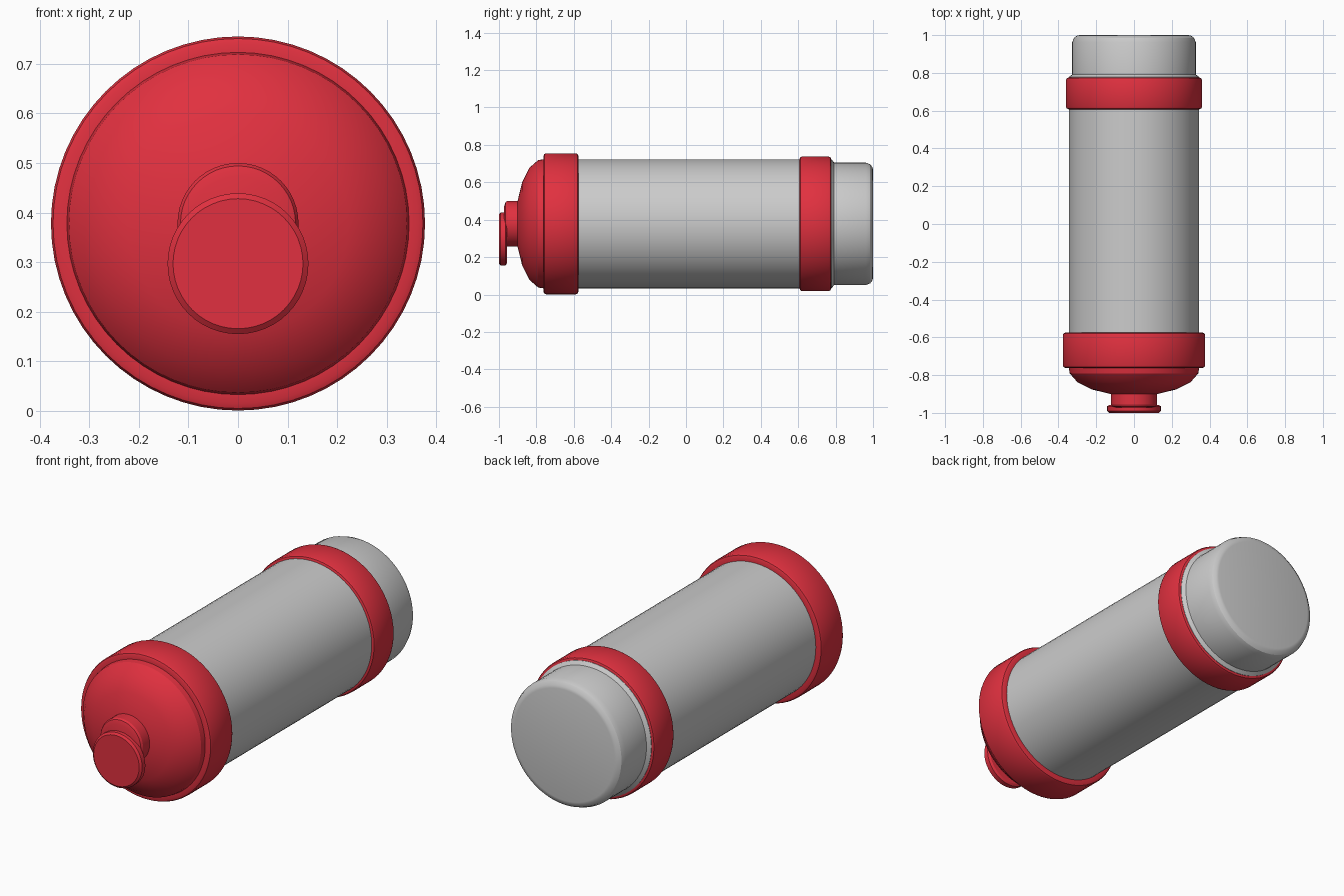
import bpy, bmesh, math

if "Cube" in bpy.data.objects:
    bpy.data.objects.remove(bpy.data.objects["Cube"])

AXIS_Z = 0.378
red = bpy.data.materials.new("red")
red.diffuse_color = (0.75, 0.03, 0.05, 1)
red.use_nodes = True
red.node_tree.nodes["Principled BSDF"].inputs["Base Color"].default_value = red.diffuse_color


def lathe(name, profile, mat=None, z=AXIS_Z, closed=False, caps=(True, True), seg=64):
    """Revolve (y, radius) points about a horizontal axis at height z."""
    bm = bmesh.new()
    rings = [[bm.verts.new((r * math.sin(2 * math.pi * i / seg), y,
                            z + r * math.cos(2 * math.pi * i / seg)))
              for i in range(seg)] for y, r in profile]
    pairs = list(zip(rings, rings[1:]))
    if closed:
        pairs.append((rings[-1], rings[0]))
    for a, b in pairs:
        for i in range(seg):
            j = (i + 1) % seg
            bm.faces.new((a[i], a[j], b[j], b[i]))
    if not closed:
        for ring, cap in ((rings[0], caps[0]), (rings[-1], caps[1])):
            if cap:
                bm.faces.new(ring)
    bmesh.ops.recalc_face_normals(bm, faces=bm.faces)
    me = bpy.data.meshes.new(name)
    bm.to_mesh(me)
    bm.free()
    ob = bpy.data.objects.new(name, me)
    bpy.context.collection.objects.link(ob)
    if mat:
        me.materials.append(mat)
    bpy.ops.object.select_all(action='DESELECT')
    ob.select_set(True)
    bpy.context.view_layer.objects.active = ob
    bpy.ops.object.shade_smooth_by_angle(angle=math.radians(25))
    return ob


def band(name, y0, y1, r, inner, b=0.014):
    """Collar with softened outer edges."""
    k = b * 0.3
    lathe(name, [(y0, inner), (y0, r - b), (y0 + k, r - k), (y0 + b, r),
                 (y1 - b, r), (y1 - k, r - k), (y1, r - b), (y1, inner)],
          red, closed=True)


# main tube
lathe("body_tube", [(-0.75, 0.345), (0.778, 0.345), (0.792, 0.327)], caps=(True, False))

# rear cap with rounded rim
lathe("rear_cap", [(0.79, 0.327), (0.962, 0.327), (0.985, 0.318), (0.997, 0.302), (1.0, 0.288)],
      caps=(False, True))

# collars
band("front_collar", -0.762, -0.575, 0.377, 0.34)
band("rear_collar", 0.607, 0.776, 0.36, 0.34)

# faceted dome nose, built from 20 degree bands
dome = [(-0.755, 0.346)]
dome += [(-0.765 - 0.145 * math.cos(math.radians(a)), 0.346 * math.sin(math.radians(a)))
         for a in (80, 60, 40, 20)]
dome.append((-0.91, 0.05))
lathe("front_dome", dome, red, caps=(False, True))

# neck, then the offset button on its face
lathe("nozzle_neck", [(-0.89, 0.122), (-0.955, 0.122), (-0.965, 0.116), (-0.972, 0.095)],
      red, caps=(False, True), seg=48)
lathe("front_button", [(-0.958, 0.131), (-0.965, 0.142), (-0.991, 0.142), (-1.0, 0.131)],
      red, z=0.297, seg=48)
